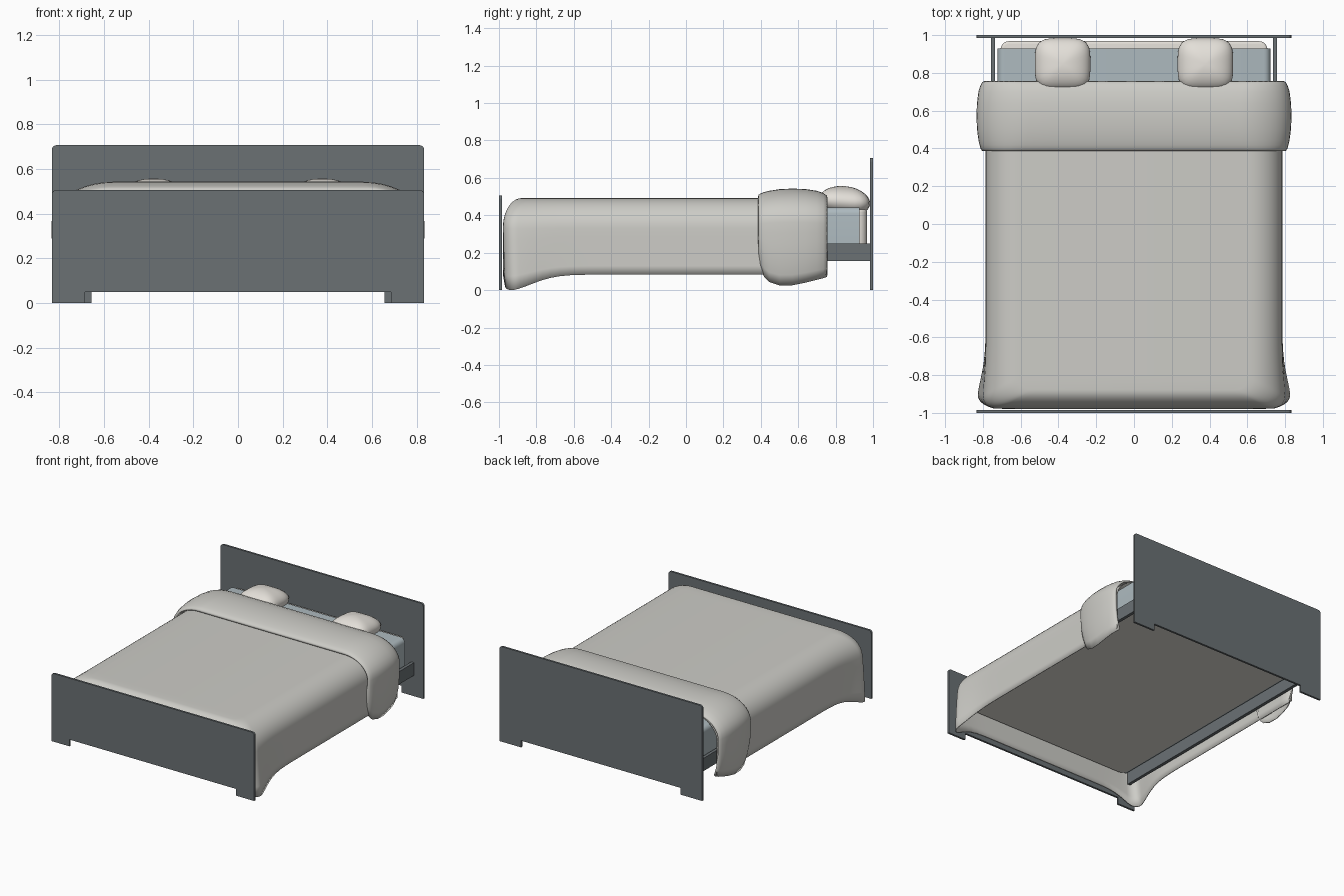
import bpy, bmesh, math

if "Cube" in bpy.data.objects:
    bpy.data.objects.remove(bpy.data.objects["Cube"])


def material(name, rgb):
    m = bpy.data.materials.new(name)
    m.diffuse_color = (*rgb, 1)
    m.use_nodes = True
    m.node_tree.nodes["Principled BSDF"].inputs["Base Color"].default_value = m.diffuse_color
    return m


SLATE = material("slate_paint", (0.145, 0.165, 0.175))
LINEN = material("linen", (0.61, 0.605, 0.57))
COTTON = material("cotton", (0.77, 0.74, 0.69))
SHEET = material("blue_sheet", (0.42, 0.49, 0.52))


def finish(bm, name, mat, smooth=True, up=False):
    bmesh.ops.recalc_face_normals(bm, faces=bm.faces)
    # open cloth must face upwards so it thickens inwards
    if up and sum(f.normal.z * f.calc_area() for f in bm.faces) < 0:
        bmesh.ops.reverse_faces(bm, faces=bm.faces)
    me = bpy.data.meshes.new(name)
    bm.to_mesh(me)
    bm.free()
    me.materials.append(mat)
    ob = bpy.data.objects.new(name, me)
    bpy.context.collection.objects.link(ob)
    if smooth:
        bpy.ops.object.select_all(action='DESELECT')
        ob.select_set(True)
        bpy.context.view_layer.objects.active = ob
        bpy.ops.object.shade_smooth_by_angle(angle=math.radians(50))
    return ob


def box(name, lo, hi, mat, rounds=()):
    # rounds: (edge test, radius) pairs, bevelled one after another
    bm = bmesh.new()
    bmesh.ops.create_cube(bm, size=1)
    for v in bm.verts:
        v.co = [(a + b) / 2 + c * (b - a) for a, b, c in zip(lo, hi, v.co)]
    for test, radius in rounds:
        bmesh.ops.bevel(bm, geom=[e for e in bm.edges if test(*[v.co for v in e.verts])],
                        offset=radius, segments=5, profile=0.5, affect='EDGES')
    return finish(bm, name, mat, bool(rounds))


def board(name, y0, y1, height, leg_x):
    # upright panel with rounded top corners and a low cutout between the feet
    w, r = 0.833, 0.02
    half = [(leg_x, 0.05), (leg_x, 0), (w, 0)]
    half += [(w - r + r * math.cos(a), height - r + r * math.sin(a))
             for a in [i * math.pi / 8 for i in range(5)]]
    outline = half + [(-x, z) for x, z in reversed(half)]
    bm = bmesh.new()
    face = bm.faces.new([bm.verts.new((x, y0, z)) for x, z in outline])
    ext = bmesh.ops.extrude_face_region(bm, geom=[face])
    for v in ext["geom"]:
        if isinstance(v, bmesh.types.BMVert):
            v.co.y = y1
    return finish(bm, name, SLATE, False)


def strips(bm, rows):
    vr = [[bm.verts.new(p) for p in row] for row in rows]
    for a, b in zip(vr, vr[1:]):
        for i in range(len(a) - 1):
            bm.faces.new((a[i], a[i + 1], b[i + 1], b[i]))
    return vr


def thicken(ob, t):
    m = ob.modifiers.new("thickness", 'SOLIDIFY')
    m.thickness = t
    m.offset = -1


# Frame
board("headboard", 0.985, 1.0, 0.706, 0.655)
board("footboard", -1.0, -0.985, 0.506, 0.685)
for side, n in ((-1, "left"), (1, "right")):
    a, b = sorted((side * 0.735, side * 0.758))
    box(n + "_rail", (a, -0.945, 0.155), (b, 0.985, 0.25), SLATE)

# Mattress (rounded in plan, soft top) and fitted sheet (rounded long edges)
box("mattress", (-0.707, -0.955, 0.23), (0.707, 0.968, 0.432), COTTON,
    [(lambda p, q: abs(p.z - q.z) > 0.1, 0.045),
     (lambda p, q: min(p.z, q.z) > 0.431, 0.015)])
box("fitted_sheet", (-0.722, -0.945, 0.235), (0.722, 0.928, 0.443), SHEET,
    [(lambda p, q: abs(p.y - q.y) > 1 and p.z > 0.4, 0.035)])


# Duvet: U-shaped rings stepping from the flat top down the three sides
def duvet_ring(in_x, in_y, z):
    w, f, r = 0.785 - in_x, -0.979 + in_y, 0.07
    side = [(w, 0.752 + (f + r - 0.752) * (1 - (1 - i / 24) ** 1.6)) for i in range(24)]
    arc = [(w - r + r * math.cos(a), f + r - r * math.sin(a))
           for a in [i * math.pi / 16 for i in range(9)]]
    front = [((w - r) * (1 - i / 16), f) for i in range(1, 16)]
    half = side + arc + front
    pts = half + [(0, f)] + [(-x, y) for x, y in reversed(half)]
    drop = max(0, min(1, (0.46 - z) / 0.377))
    out = []
    for x, y in pts:
        dx, dy = abs(x) - w, y - f
        g = math.exp(-(dx / 0.12) ** 2 - (dy / 0.2) ** 2) * drop
        wide = math.exp(-(dx / 0.2) ** 2 - (dy / 0.2) ** 2) * drop
        out.append((x * (1 + 0.06 * wide), y + 0.015 * g * drop,
                    z - 0.085 * g * drop ** 2))
    return out


rounding = [math.radians(90 - 9 * i) for i in range(11)]
profile = [(0.18 * (1 - math.cos(a)), 0.1 * (1 - math.cos(a)), 0.332 + 0.16 * math.sin(a))
           for a in rounding] + [(0, 0, z) for z in (0.28, 0.23, 0.18, 0.13, 0.083)]
bm = bmesh.new()
rings = strips(bm, [duvet_ring(*p) for p in profile])
bm.faces.new(rings[0])
thicken(finish(bm, "duvet", LINEN, up=True), 0.006)

# Turned-down duvet fold: rows of (y, bulge, hem height)
fold = [(0.396, -0.3, 0.27), (0.386, 0, 0.22), (0.387, 0.2, 0.17), (0.398, 0.4, 0.11),
        (0.418, 0.56, 0.07), (0.445, 0.72, 0.043), (0.5, 0.92, 0.025), (0.57, 1, 0.026),
        (0.64, 0.93, 0.04), (0.7, 0.72, 0.055), (0.735, 0.42, 0.064), (0.752, 0.15, 0.07),
        (0.756, -0.1, 0.08)]


def fold_row(y, b, hem):
    w, top = 0.797 + 0.037 * b, 0.5 + 0.043 * b
    rx, rz = 0.2 + 0.08 * b, 0.15 + 0.03 * b
    # the hanging sides tuck in a little towards the hem
    half = [(w - 0.035 * (1 - i / 6) ** 3, hem + (top - rz - hem) * i / 6) for i in range(6)]
    half += [(w - rx + rx * math.cos(a), top - rz + rz * math.sin(a))
             for a in [i * math.pi / 20 for i in range(11)]]
    half += [((w - rx) * (1 - i / 4), top) for i in range(1, 4)]
    return [(x, y, z) for x, z in half + [(0, top)] + [(-x, z) for x, z in reversed(half)]]


bm = bmesh.new()
strips(bm, [fold_row(*r) for r in fold])
thicken(finish(bm, "duvet_fold", LINEN, up=True), 0.006)

# Pillows: plump spheres squared off in plan
for side, n in ((-1, "left"), (1, "right")):
    bm = bmesh.new()
    bmesh.ops.create_uvsphere(bm, u_segments=32, v_segments=20, radius=1)
    for v in bm.verts:
        x, y, z = v.co
        rho = math.hypot(x, y)
        if rho > 1e-5:
            k = ((x / rho) ** 4 + (y / rho) ** 4) ** -0.25
            x, y = x * k, y * k
        v.co = (side * 0.378 + 0.147 * x, 0.847 + 0.137 * y, 0.474 + 0.082 * z - 0.01 * y)
    finish(bm, n + "_pillow", COTTON)
